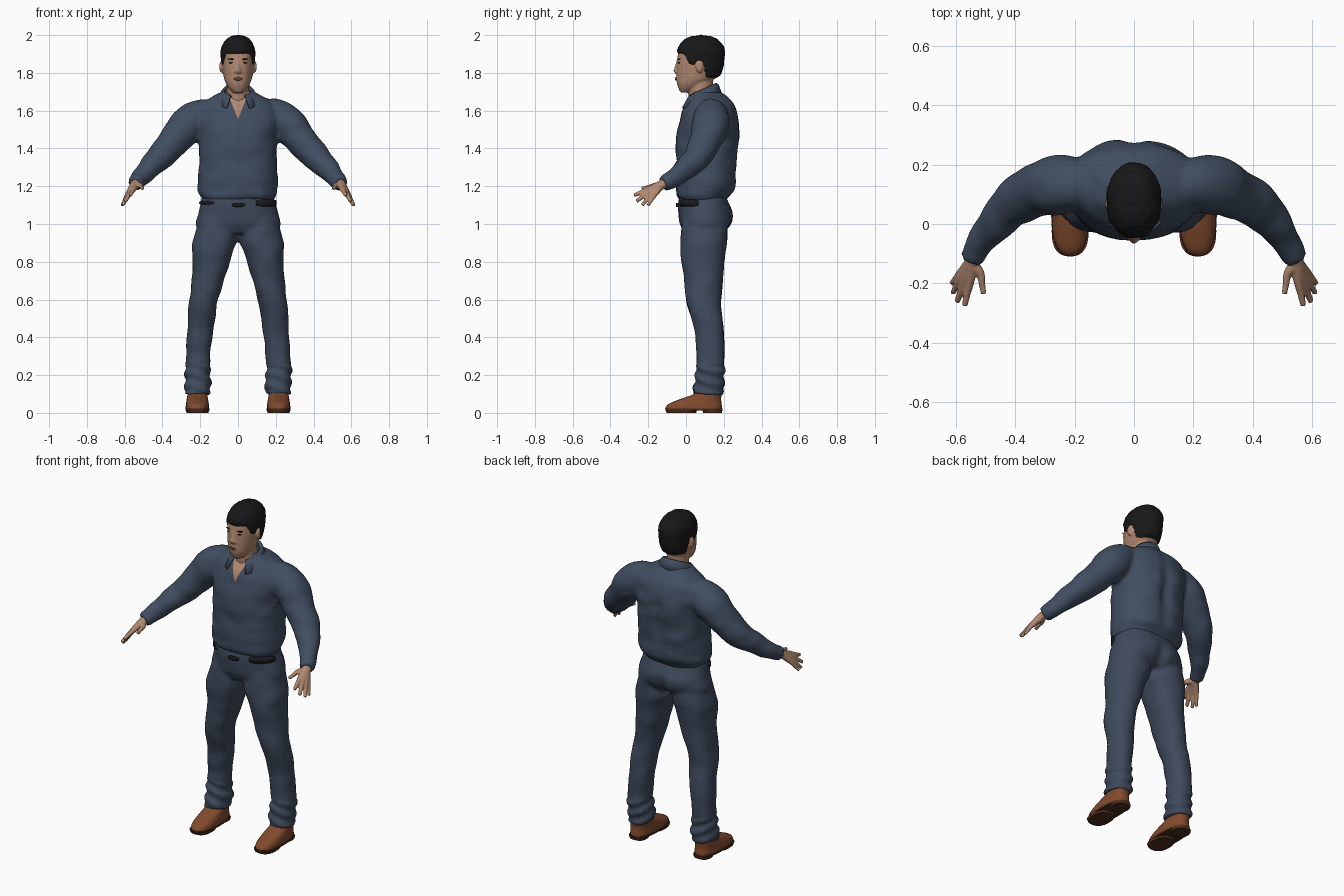
import bpy, bmesh, math
from math import sin, cos, pi, exp
from mathutils import Vector, Matrix, noise

if "Cube" in bpy.data.objects:
    bpy.data.objects.remove(bpy.data.objects["Cube"])


def material(name, *rgb):
    m = bpy.data.materials.new(name)
    m.use_nodes = True
    m.diffuse_color = (*rgb, 1)
    bsdf = m.node_tree.nodes["Principled BSDF"]
    bsdf.inputs["Base Color"].default_value = (*rgb, 1)
    bsdf.inputs["Roughness"].default_value = 0.8
    return m


shirt_blue = material("shirt blue", .052, .075, .118)
trouser_blue = material("trouser blue", .049, .068, .107)
skin = material("skin", .44, .25, .165)
lip_pink = material("lip pink", .27, .115, .085)
hair_black = material("hair black", .009, .009, .009)
belt_black = material("belt black", .012, .012, .014)
shoe_brown = material("shoe brown", .22, .07, .026)
sole_brown = material("sole brown", .075, .027, .013)


def spline(rings, steps):
    """Smooth curve through rings of (x, y, z, rx, ry)."""
    p = [Vector(r) for r in rings]
    p = [p[0] * 2 - p[1]] + p + [p[-1] * 2 - p[-2]]
    out = []
    for a, b, c, d in zip(p, p[1:], p[2:], p[3:]):
        for i in range(steps):
            t = i / steps
            out.append((b * 2 + (c - a) * t + (a * 2 - b * 5 + c * 4 - d) * t * t
                        + (b * 3 - a - c * 3 + d) * t ** 3) / 2)
    return out + [p[-2]]


def tube(bm, rings, along=False, sides=32, steps=4, power=2.0):
    """Loft of rounded sections, level or square to the path."""
    pts = spline(rings, steps)
    loops = []
    for i, p in enumerate(pts):
        u, v = Vector((1, 0, 0)), Vector((0, 1, 0))
        if along:
            d = (pts[min(i + 1, len(pts) - 1)].xyz - pts[max(i - 1, 0)].xyz).normalized()
            u = d.cross(Vector((0, 0, 1))).normalized()
            v = u.cross(d)
        loop = []
        for k in range(sides):
            a = 2 * pi * k / sides
            c, s = [math.copysign(abs(f) ** (2 / power), f) for f in (cos(a), sin(a))]
            loop.append(bm.verts.new(p.xyz + u * c * max(p[3], .002) + v * s * max(p[4], .002)))
        loops.append(loop)
    for lo, hi in zip(loops, loops[1:]):
        for k in range(sides):
            j = (k + 1) % sides
            bm.faces.new((lo[k], lo[j], hi[j], hi[k]))
    bm.faces.new(loops[0][::-1])
    bm.faces.new(loops[-1])


def level(rows):
    return [(0, y, z, rx, ry) for z, y, rx, ry in rows]


def flip(rings, side):
    return [(r[0] * side, *r[1:]) for r in rings]


def ball(bm, loc, size, turn=0, tilt=0):
    m = (Matrix.Translation(loc) @ Matrix.Rotation(turn, 4, 'Z') @ Matrix.Rotation(tilt, 4, 'Y')
         @ Matrix.Diagonal((*size, 1)))
    bmesh.ops.create_uvsphere(bm, u_segments=16, v_segments=10, radius=1, matrix=m)


def finish(bm, name, mats, voxel=0, smooth=4):
    bmesh.ops.recalc_face_normals(bm, faces=bm.faces[:])
    mesh = bpy.data.meshes.new(name)
    bm.to_mesh(mesh)
    bm.free()
    ob = bpy.data.objects.new(name, mesh)
    bpy.context.collection.objects.link(ob)
    if voxel:  # fuse the overlapping parts into one skin
        r = ob.modifiers.new("fuse", 'REMESH')
        r.mode, r.voxel_size = 'VOXEL', voxel
        s = ob.modifiers.new("soften", 'SMOOTH')
        s.factor, s.iterations = .5, smooth
        bpy.context.view_layer.update()
        ev = ob.evaluated_get(bpy.context.evaluated_depsgraph_get())
        fused = bpy.data.meshes.new_from_object(ev)
        ob.modifiers.clear()
        ob.data = fused
        fused.name = name
    ob.data.materials.clear()
    for m in mats:
        ob.data.materials.append(m)
    ob.data.shade_smooth()
    return ob


def wrinkle(ob, amount, scale, groove):
    """Soft cloth folds, with a hollow down the middle of the back."""
    moves = []
    for v in ob.data.vertices:
        c = v.co
        n = noise.noise(Vector(map(lambda a, b: a * b, c, scale))) * amount
        if c.y > .15 and groove[0] < c.z < groove[1]:
            f = sin(pi * (c.z - groove[0]) / (groove[1] - groove[0]))
            n -= .016 * f * exp(-(c.x / .035) ** 2)
        if c.z < .25:
            n += .005 * sin(c.z * 95 + c.x * 30 + c.y * 25)
        moves.append(c + v.normal * n)
    for v, c in zip(ob.data.vertices, moves):
        v.co = c


# Shirt: body and sleeves
bm = bmesh.new()
tube(bm, level([(1.125, .09, .185, .125), (1.15, .09, .202, .14), (1.19, .105, .214, .157),
                (1.3, .108, .207, .16), (1.45, .115, .21, .168), (1.55, .122, .225, .157),
                (1.62, .13, .205, .137), (1.67, .125, .145, .1), (1.7, .105, .085, .075)]), power=2.3)
arm = [(.12, .13, 1.59, .07, .07), (.2, .135, 1.572, .09, .09), (.265, .13, 1.525, .1, .098),
       (.33, .11, 1.45, .088, .087), (.41, .065, 1.36, .076, .073), (.47, 0, 1.295, .061, .06),
       (.52, -.07, 1.24, .048, .048), (.545, -.12, 1.212, .04, .04)]
for side in (1, -1):
    tube(bm, flip(arm, side), along=True)
shirt = finish(bm, "shirt", [shirt_blue, skin], .01, 5)
wrinkle(shirt, .008, (9, 9, 14), (1.15, 1.66))

# Open neck, cut as a clean V
V_LOW, V_SLOPE = 1.555, .4
bm = bmesh.new()
bm.from_mesh(shirt.data)
for side in (1, -1):
    near = [f for f in bm.faces if f.calc_center_median().y < .08 and f.calc_center_median().z > 1.5]
    geom = near + list({e for f in near for e in f.edges}) + list({v for f in near for v in f.verts})
    bmesh.ops.bisect_plane(bm, geom=geom, plane_co=(0, 0, V_LOW), plane_no=(side, 0, -V_SLOPE))
for f in bm.faces:
    c = f.calc_center_median()
    f.material_index = int(c.y < .08 and abs(c.x) < (c.z - V_LOW) * V_SLOPE)
    f.smooth = True
bm.to_mesh(shirt.data)
bm.free()

# Folded collar
bm = bmesh.new()
rows = []
for i in range(41):
    t = i / 20 - 1
    a = pi / 2 + t * 2.62
    f = (1 - sin(a)) / 2
    edge = []
    for r, z in ((.066, 1.72 - .05 * f), (.076, 1.748 - .07 * f), (.088, 1.738 - .075 * f),
                 (.108 + .016 * f, 1.685 - .075 * f)):
        edge.append(bm.verts.new((r * cos(a), .085 + r * sin(a), z)))
    rows.append(edge)
for p, q in zip(rows, rows[1:]):
    for k in range(3):
        bm.faces.new((p[k], p[k + 1], q[k + 1], q[k]))
collar = finish(bm, "collar", [shirt_blue])
collar.modifiers.new("thickness", 'SOLIDIFY').thickness = .008

# Trousers: hips and legs
bm = bmesh.new()
tube(bm, level([(.95, .095, .2, .105), (1, .102, .226, .138), (1.06, .103, .213, .146),
                (1.1, .095, .2, .138), (1.15, .09, .188, .125)]), power=2.2)
leg = [(.1, .1, 1.05, .095, .12), (.12, .095, .92, .118, .124), (.135, .09, .85, .107, .118),
       (.15, .092, .75, .091, .107), (.18, .092, .6, .076, .093), (.195, .115, .48, .071, .08),
       (.204, .125, .4, .068, .076), (.215, .13, .25, .065, .071), (.212, .125, .17, .069, .077),
       (.215, .115, .1, .068, .083)]
for side in (1, -1):
    tube(bm, flip(leg, side), power=2.2)
trousers = finish(bm, "trousers", [trouser_blue], .01, 5)
wrinkle(trousers, .007, (9, 9, 11), (.9, 1.1))

# Belt pieces showing under the hem
for name, start, end, low, high in (("belt_left", -62, -12, 1.092, 1.13),
                                    ("belt_right", -170, -128, 1.103, 1.122),
                                    ("belt_buckle", -99, -80, 1.09, 1.112)):
    bm = bmesh.new()
    rows = []
    for i in range(17):
        a = math.radians(start + (end - start) * i / 16)
        trim = .007 * (abs(i - 8) / 8) ** 3
        rows.append([bm.verts.new((.209 * cos(a), .095 + .147 * sin(a), z))
                     for z in (low + trim, high - trim)])
    for p, q in zip(rows, rows[1:]):
        bm.faces.new((p[0], q[0], q[1], p[1]))
    belt = finish(bm, name, [belt_black])
    belt.modifiers.new("thickness", 'SOLIDIFY').thickness = .009

# Head, neck, nose and ears
skull = level([(1.695, 0, .024, .028), (1.715, .01, .045, .048), (1.745, .032, .064, .08),
               (1.78, .058, .076, .108), (1.83, .07, .083, .12), (1.87, .074, .085, .121),
               (1.92, .08, .084, .117), (1.96, .08, .066, .092), (1.982, .08, .038, .055),
               (1.99, .08, .004, .006)])
bm = bmesh.new()
tube(bm, skull, power=2.15)
tube(bm, level([(1.6, .085, .062, .066), (1.7, .077, .06, .065), (1.78, .075, .06, .07)]))
tube(bm, level([(1.795, -.045, .012, .01), (1.81, -.05, .016, .016), (1.83, -.048, .01, .012),
                (1.865, -.042, .007, .008)]), sides=16)
ball(bm, (0, -.04, 1.77), (.024, .016, .016))
for side in (1, -1):
    ball(bm, (side * .013, -.047, 1.806), (.009, .011, .008))
    ball(bm, (side * .088, .072, 1.832), (.01, .021, .032), side * .25)
finish(bm, "head", [skin], .005, 3)

# Hair cap, dipping inside the head below the hairline
HAIRLINE = ((-1, 1.91), (-.01, 1.9), (.02, 1.845), (.045, 1.84), (.06, 1.865), (.09, 1.86),
            (.105, 1.775), (1, 1.762))


def hairline(y):
    for (a, p), (b, q) in zip(HAIRLINE, HAIRLINE[1:]):
        if y <= b:
            return p + (q - p) * (y - a) / (b - a)


bm = bmesh.new()
tube(bm, skull, sides=72, steps=8, power=2.15)
middle = Vector((0, .08, 1.85))
for v in bm.verts:
    grow = max(-.12, min(.07, (v.co.z - hairline(v.co.y)) * 5))
    grow += noise.noise(v.co * 55) * .02
    v.co = middle + (v.co - middle) * (1 + grow)
finish(bm, "hair", [hair_black])

# Painted face details
bm = bmesh.new()
for side in (1, -1):
    ball(bm, (side * .038, -.037, 1.873), (.019, .005, .0035), side * .28, side * -.08)
finish(bm, "eyebrows", [hair_black])
bm = bmesh.new()
for side in (1, -1):
    ball(bm, (side * .036, -.038, 1.854), (.013, .004, .0045), side * .28)
finish(bm, "eyes", [belt_black])
bm = bmesh.new()
for z in (1.773, 1.765):
    ball(bm, (0, -.052, z), (.021, .006, .0045))
finish(bm, "lips", [lip_pink])

# Hands: each finger runs from the wrist through its knuckle to the tip
FINGERS = (((.518, -.165, 1.203), (.506, -.235, 1.188), .015),
           ((.552, -.19, 1.188), (.57, -.275, 1.152), .016),
           ((.567, -.19, 1.176), (.596, -.262, 1.12), .016),
           ((.58, -.18, 1.163), (.61, -.232, 1.1), .015),
           ((.587, -.167, 1.152), (.615, -.2, 1.098), .013))
for side, name in ((1, "left_hand"), (-1, "right_hand")):
    bm = bmesh.new()
    for knuckle, tip, r in FINGERS:
        k, t = Vector(knuckle), Vector(tip)
        path = [(Vector((.535, -.1, 1.22)), .024), (Vector((.547, -.13, 1.207)), .024),
                (k, r), (k.lerp(t, .55), r * .75), (t, r * .62)]
        tube(bm, flip([(*p, w, w) for p, w in path], side), along=True, sides=14)
    finish(bm, name, [skin], .005, 2)

# Shoes with sole and heel
for side, name in ((1, "left"), (-1, "right")):
    for part, mat, rows in (
            ("shoe", shoe_brown, [(.014, .042, .06, .147), (.03, .042, .062, .149),
                                  (.05, .05, .06, .138), (.075, .08, .056, .106),
                                  (.1, .115, .052, .072), (.125, .117, .046, .062)]),
            ("welt", sole_brown, [(.012, .042, .063, .15), (.022, .042, .064, .152)]),
            ("sole", sole_brown, [(0, -.025, .058, .078), (.014, -.025, .062, .084)]),
            ("heel", sole_brown, [(0, .14, .05, .05), (.014, .14, .053, .053)])):
        bm = bmesh.new()
        tube(bm, [(side * .215, y, z, rx, ry) for z, y, rx, ry in rows], power=2.5)
        ob = finish(bm, name + "_" + part, [mat])
        if part != "shoe":
            ob.data.shade_flat()
